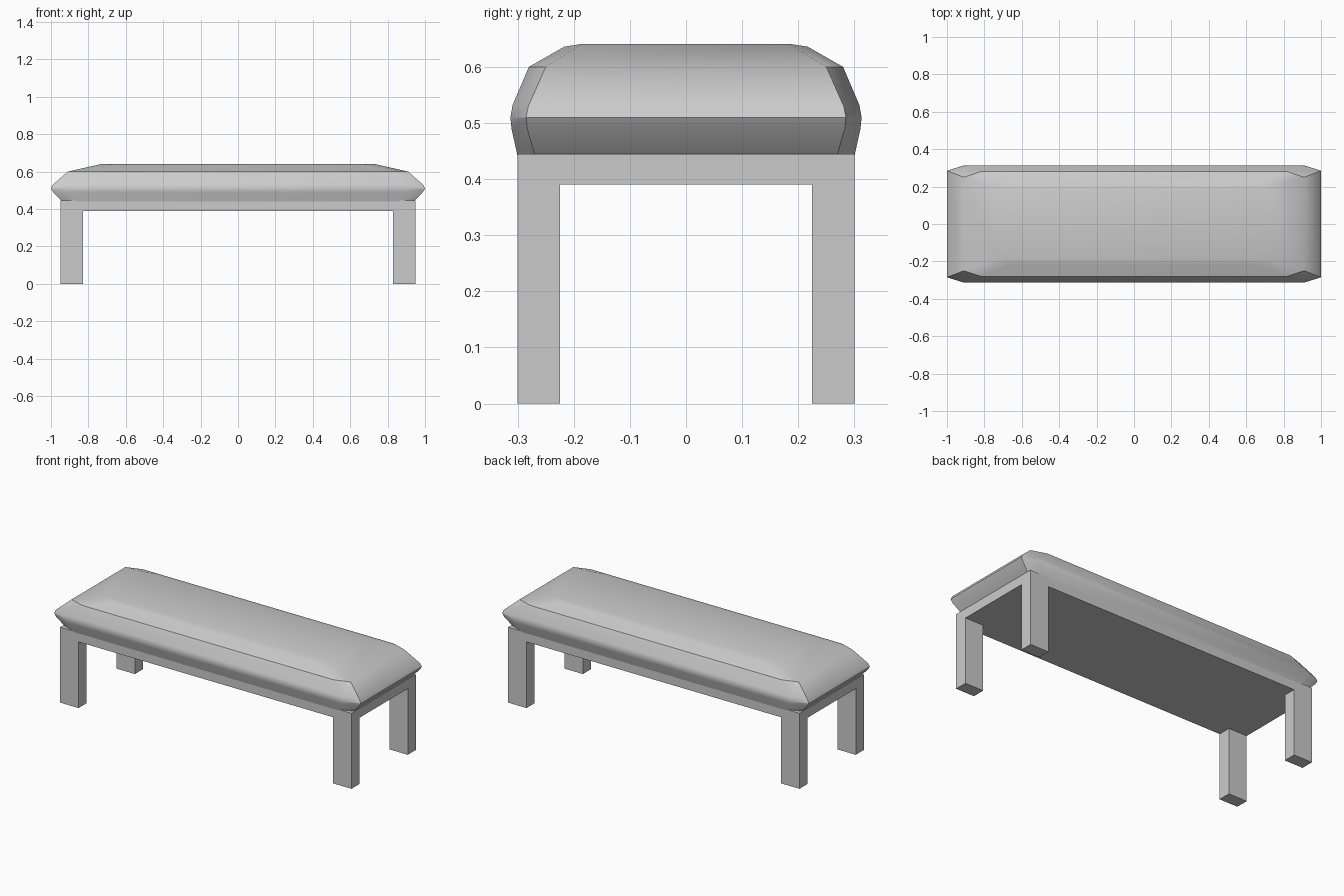
import bpy, bmesh

if "Cube" in bpy.data.objects:
    bpy.data.objects.remove(bpy.data.objects["Cube"])


def box(name, x0, x1, y0, y1, z0, z1):
    bm = bmesh.new()
    bmesh.ops.create_cube(bm, size=1)
    for v in bm.verts:
        v.co = (x0 + (v.co.x + 0.5) * (x1 - x0),
                y0 + (v.co.y + 0.5) * (y1 - y0),
                z0 + (v.co.z + 0.5) * (z1 - z0))
    return finish(name, bm)


def finish(name, bm):
    bmesh.ops.recalc_face_normals(bm, faces=bm.faces)
    me = bpy.data.meshes.new(name)
    bm.to_mesh(me)
    bm.free()
    ob = bpy.data.objects.new(name, me)
    bpy.context.collection.objects.link(ob)
    return ob


# Frame slab under the cushion
box("frame", -0.95, 0.95, -0.30, 0.30, 0.39, 0.445)

# Four corner legs
for sx, xn in ((-1, "left"), (1, "right")):
    for sy, yn in ((-1, "front"), (1, "back")):
        xs = sorted((sx * 0.83, sx * 0.95))
        ys = sorted((sy * 0.225, sy * 0.30))
        box(f"{yn}_{xn}_leg", *xs, *ys, 0, 0.39)

# Cushion: stacked rectangles with cut corners,
# each as end-edge corner (x, y, z) and side-edge corner (x, y, z)
RINGS = [
    ((0.945, 0.270, 0.445), (0.86, 0.300, 0.440)),
    ((0.988, 0.283, 0.490), (0.90, 0.311, 0.490)),
    ((1.000, 0.285, 0.510), (0.91, 0.313, 0.510)),
    ((0.990, 0.281, 0.530), (0.90, 0.309, 0.532)),
    ((0.910, 0.250, 0.600), (0.82, 0.280, 0.600)),
    ((0.730, 0.185, 0.641), (0.67, 0.217, 0.636)),
]
bm = bmesh.new()
loops = []
for end, side in RINGS:
    loop = []
    for sx, sy in ((1, 1), (-1, 1), (-1, -1), (1, -1)):
        pair = (end, side) if sx * sy > 0 else (side, end)
        loop += [bm.verts.new((sx * x, sy * y, z)) for x, y, z in pair]
    loops.append(loop)
for a, b in zip(loops, loops[1:]):
    for i in range(8):
        j = (i + 1) % 8
        bm.faces.new((a[i], a[j], b[j], b[i]))

# Top panel with two sloping side strips, and the same split underneath
for t in (loops[0], loops[-1]):
    bm.faces.new((t[0], t[3], t[4], t[7]))
    bm.faces.new((t[0], t[1], t[2], t[3]))
    bm.faces.new((t[4], t[5], t[6], t[7]))
cushion = finish("cushion", bm)

bpy.context.view_layer.objects.active = cushion
cushion.select_set(True)
bpy.ops.object.shade_smooth_by_angle(angle=0.5)
